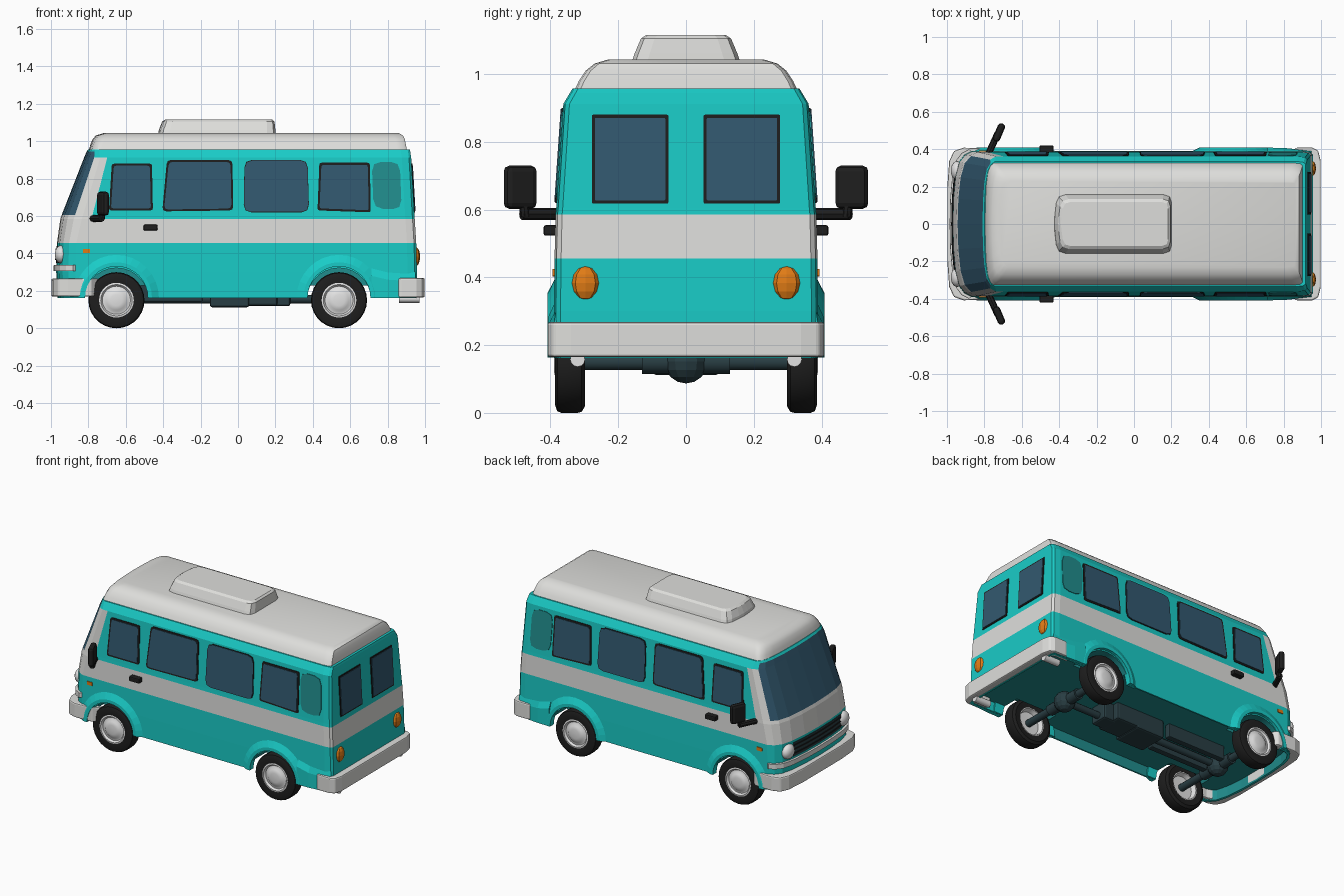
import bpy, bmesh, math
from mathutils import Vector, Matrix

if "Cube" in bpy.data.objects:
    bpy.data.objects.remove(bpy.data.objects["Cube"])

def mat(name, r, g, b):
    m = bpy.data.materials.new(name)
    m.diffuse_color = (r, g, b, 1)
    m.use_nodes = True
    m.node_tree.nodes["Principled BSDF"].inputs["Base Color"].default_value = m.diffuse_color
    return m

TEAL = mat("teal_paint", 0.01, 0.6, 0.57)
WHITE = mat("off_white_paint", 0.73, 0.73, 0.71)
GLASS = mat("blue_glass", 0.032, 0.1, 0.16)
BLACK = mat("black_rubber", 0.013, 0.013, 0.013)
ORANGE = mat("orange_lens", 0.75, 0.2, 0.008)
SLATE = mat("dark_slate", 0.022, 0.048, 0.057)
DEEP = mat("deep_teal", 0.015, 0.27, 0.27)
SILVER = mat("silver_metal", 0.76, 0.76, 0.76)

def finish(name, bm, mats, smooth=None, bevel=0):
    bmesh.ops.recalc_face_normals(bm, faces=bm.faces)
    me = bpy.data.meshes.new(name)
    bm.to_mesh(me)
    bm.free()
    ob = bpy.data.objects.new(name, me)
    bpy.context.collection.objects.link(ob)
    for m in mats:
        me.materials.append(m)
    if bevel:
        md = ob.modifiers.new("bevel", 'BEVEL')
        md.width, md.segments = bevel, 2
    if smooth:
        bpy.ops.object.select_all(action='DESELECT')
        ob.select_set(True)
        bpy.context.view_layer.objects.active = ob
        bpy.ops.object.shade_smooth_by_angle(angle=math.radians(smooth))
    return ob

def loft(name, rings, mats, rule=None, smooth=None, bevel=0):
    bm = bmesh.new()
    vs = [[bm.verts.new(p) for p in r] for r in rings]
    n = len(rings[0])
    for i in range(len(rings) - 1):
        for j in range(n):
            k = (j + 1) % n
            f = bm.faces.new((vs[i][j], vs[i][k], vs[i + 1][k], vs[i + 1][j]))
            f.material_index = rule(i, j) if rule else 0
    bm.faces.new(vs[0])
    bm.faces.new(vs[-1])
    return finish(name, bm, mats, smooth, bevel)

def box(name, x0, x1, y0, y1, z0, z1, m, bevel=0.006, rot=0):
    bm = bmesh.new()
    M = (Matrix.Translation(((x0 + x1) / 2, (y0 + y1) / 2, (z0 + z1) / 2)) @ Matrix.Rotation(rot, 4, 'Z')
         @ Matrix.Diagonal((x1 - x0, y1 - y0, z1 - z0, 1)))
    bmesh.ops.create_cube(bm, size=1, matrix=M)
    return finish(name, bm, [m], bevel=bevel)

def rod(name, a, b, r, m, seg=12):
    a, b = Vector(a), Vector(b)
    bm = bmesh.new()
    M = Matrix.Translation((a + b) / 2) @ (b - a).to_track_quat('Z', 'Y').to_matrix().to_4x4()
    bmesh.ops.create_cone(bm, cap_ends=True, segments=seg, radius1=r, radius2=r, depth=(b - a).length, matrix=M)
    return finish(name, bm, [m], smooth=40)

def ball(name, c, size, m, u=12, v=8, smooth=None):
    bm = bmesh.new()
    bmesh.ops.create_uvsphere(bm, u_segments=u, v_segments=v, radius=1,
                              matrix=Matrix.Translation(c) @ Matrix.Diagonal((*size, 1)))
    return finish(name, bm, [m], smooth)

# body measurements: height, front x, rear x, half width, front bow
ROWS = [(.162, -.965, .955, .39, .9), (.3, -.972, .957, .39, .9), (.455, -.968, .953, .388, .9),
        (.585, -.95, .945, .385, 1), (.605, -.943, .9435, .383, 1), (.912, -.823, .926, .362, .75),
        (.944, -.81, .921, .343, .6), (.957, -.80, .918, .335, .5)]
US = [0, .35, .65, .85, .95, 1]
OFF = [0, .004, .016, .038, .072, .115]

def at(z):
    for a, b in zip(ROWS, ROWS[1:]):
        if z <= b[0]:
            t = (z - a[0]) / (b[0] - a[0])
            return [p + (q - p) * t for p, q in zip(a, b)]
    return ROWS[-1]

def section(z, xf, xr, hw, bow):
    half = [(xf + o * bow, u * hw) for u, o in zip(US, OFF)]
    half += [(xf + .165 * bow, hw), (xr - .05, hw), (xr - .012, hw * .985), (xr, hw * .95)]
    return [(x, y, z) for x, y in half] + [(x, -y, z) for x, y in half[:0:-1]]

# body shell with recessed floor, belt stripe, windscreen and white pillars
def body_rule(i, j):
    c = min(j, 18 - j)
    i -= 2
    if i == -2:
        return 3
    if i == 2 or (i == 3 and c <= 5):
        return 1
    if i in (4, 5) and c <= 3:
        return 2
    return 1 if i == 4 and c <= 5 else 0

rings = [section(z, -.95, .943, .38, .9) for z in (.23, .162)] + [section(*r) for r in ROWS]
body = loft("body_shell", rings, [TEAL, WHITE, GLASS, DEEP], body_rule)
AXLES = (-.65, .54)
for wx in AXLES:
    for s in (1, -1):
        cut = rod("well_cutter", (wx, s * .26, .15), (wx, s * .5, .15), .172, TEAL, 28)
        cut.hide_render = True
        md = body.modifiers.new("well", 'BOOLEAN')
        md.operation, md.object, md.solver = 'DIFFERENCE', cut, 'EXACT'
        bpy.context.view_layer.objects.active = body
        bpy.ops.object.modifier_apply(modifier=md.name)
        bpy.data.objects.remove(cut)
# floor and wheel wells are the darker teal
for p in body.data.polygons:
    c = p.center
    in_well = any(math.hypot(c.x - wx, c.z - .15) < .178 for wx in AXLES) and abs(c.y) < .375
    if in_well or (.2 < c.z < .25 and p.normal.z < -.9):
        p.material_index = 3

# roof and roof vent
loft("roof", [section(*r) for r in ((.95, -.798, .903, .33, .4), (.98, -.79, .898, .316, .4),
     (1.01, -.778, .892, .296, .4), (1.031, -.76, .882, .27, .4), (1.043, -.72, .86, .23, .4))],
     [WHITE], smooth=35)

def rounded(pts, r):
    out = []
    n = len(pts)
    for i in range(n):
        p, a, b = Vector(pts[i]), Vector(pts[i - 1]), Vector(pts[(i + 1) % n])
        p0, p1 = p + (a - p).normalized() * r, p + (b - p).normalized() * r
        out += [p0, p0 * .25 + p * .5 + p1 * .25, p1]
    return out

def vent_ring(z, x0, x1, hw, r):
    return [(p.x, p.y, z) for p in rounded([(x0, -hw), (x1, -hw), (x1, hw), (x0, hw), (x0 - .018, 0)], r)]

loft("roof_vent", [vent_ring(1.035, -.412, .202, .16, .045), vent_ring(1.06, -.408, .2, .152, .045),
                   vent_ring(1.105, -.39, .195, .133, .04), vent_ring(1.115, -.375, .183, .118, .035)], [WHITE])

# window plates mapped on the body sides and rear
def plate(name, pts, r, place, t, m):
    pts = rounded(pts, r)
    loft(name, [[place(p.x, p.y, d) for p in pts] for d in (-.002, t)], [m])

def on_side(s):
    return lambda a, z, d: (a, s * (at(z)[3] + d), z)

def on_rear(a, z, d):
    return (at(z)[2] + d, a, z)

def inset(pts, d):
    cx, cy = (sum(p[k] for p in pts) / 4 for k in (0, 1))
    return [(x + math.copysign(d, cx - x), y + math.copysign(d, cy - y)) for x, y in pts]

def window(name, pts, r, place, border):
    plate(name + "_frame", pts, r, place, .004, BLACK)
    plate(name + "_glass", inset(pts, border), r, place, .007, GLASS)

for s in (1, -1):
    P = on_side(s)
    window("door_window", [(-.69, .63), (-.455, .63), (-.46, .88), (-.675, .88)], .012, P, .011)
    window("long_window", [(-.405, .625), (-.025, .63), (-.03, .9), (-.38, .9)], .022, P, .01)
    window("middle_window", [(.03, .62), (.38, .62), (.372, .9), (.035, .9)], .04, P, .003)
    window("rear_side_window", [(.425, .63), (.71, .62), (.705, .885), (.435, .885)], .012, P, .011)
    plate("quarter_panel", [(.725, .64), (.875, .635), (.865, .89), (.715, .89)], .05, P, .004, DEEP)
    plate("side_marker", [(-.83, .403), (-.79, .403), (-.79, .425), (-.83, .425)], .004, P, .005, ORANGE)
    a, b = sorted((s * .052, s * .278))
    window("back_window", [(a, .618), (b, .618), (b, .88), (a, .88)], .004, on_rear, .009)
    # lamps
    ball("tail_lamp", (.952, s * .297, .383), (.022, .042, .05), ORANGE, 8, 6)
    ball("headlamp", (-.946, s * .285, .395), (.034, .052, .048), SILVER, 14, 10, 40)
    rod("bumper_stub", (.86, s * .32, .158), (.97, s * .32, .158), .022, SILVER)
    # door handle and mirror
    box("door_handle", -.505, -.43, *sorted((s * .38, s * .42)), .523, .554, BLACK)
    rod("mirror_arm", (-.785, s * .36, .587), (-.728, s * .485, .587), .018, BLACK, 8)
    rod("mirror_post", (-.727, s * .475, .58), (-.722, s * .48, .63), .014, BLACK, 8)
    box("mirror_head", -.742, -.702, *sorted((s * .438, s * .541)), .602, .73, BLACK, .018, -s * .4)

# grille and trim following the curved nose
def nose_band(name, z0, z1, umax, t, m):
    rs = []
    for u in [-umax] + [s * v for s in (-1, 1) for v in (US[::-1] if s < 0 else US[1:]) if v < umax] + [umax]:
        k = min(max(i for i, v in enumerate(US) if v <= abs(u)), 4)
        o = OFF[k] + (OFF[k + 1] - OFF[k]) * (abs(u) - US[k]) / (US[k + 1] - US[k])
        ring = []
        for z, d in ((z0, t), (z1, t), (z1, -.02), (z0, -.02)):
            _, xf, _, hw, bow = at(z)
            ring.append((xf + o * bow - d, u * (hw + d * .7), z))
        rs.append(ring)
    loft(name, rs, [m])

nose_band("grille", .35, .44, .64, .003, SLATE)
for z in (.365, .392, .419):
    nose_band("grille_bar", z, z + .008, .62, .007, BLACK)
nose_band("nose_trim", .305, .337, 1, .014, WHITE)

# bumpers
def bumper(name, half, dx, z0, z1):
    path = half + [(x, -y) for x, y in half[::-1]]
    loft(name, [[(x, y, z0), (x, y, z1), (x + dx, y * .87, z1), (x + dx, y * .87, z0)] for x, y in path],
         [WHITE], bevel=.008)

bumper("front_bumper", [(-.785, .404), (-.91, .408), (-.963, .39), (-.988, .335), (-.998, .2)], .05, .17, .265)
bumper("rear_bumper", [(.866, .408), (.955, .408), (.985, .392), (.998, .34)], -.05, .165, .268)

# wheels with hubs open on the inner side, arches and axles
def lathe(name, wx, s, prof, m, seg=28):
    loft(name, [[(wx + r * math.cos(2 * math.pi * k / seg), s * y, .15 + r * math.sin(2 * math.pi * k / seg))
                 for k in range(seg)] for r, y in prof], [m], smooth=35)

for wx in AXLES:
    for s in (1, -1):
        lathe("tire", wx, s, [(.088, .35), (.092, .303), (.13, .298), (.147, .308), (.15, .32), (.15, .368),
                              (.145, .38), (.125, .387), (.092, .383), (.088, .365)], BLACK)
        lathe("hub_cap", wx, s, [(.02, .335), (.075, .333), (.086, .304), (.093, .304), (.093, .384), (.084, .386),
                                 (.075, .374), (.062, .376), (.052, .385), (.03, .389), (.005, .39)], SILVER)
        loft("wheel_arch", [[(wx + r * math.cos(a), s * y, .163 + r * math.sin(a))
                             for r, y in ((.168, .37), (.168, .409), (.19, .409), (.235, .386), (.235, .37))]
                            for a in (math.pi * k / 16 for k in range(17))], [TEAL])
    rod("axle", (wx, -.34, .15), (wx, .34, .15), .024, SLATE)
    ball("differential", (wx, 0, .152), (.065, .065, .065), SLATE, 12, 8)
    for s in (1, -1):
        rod("axle_cone", (wx, s * .04, .15), (wx, s * .13, .15), .035, SLATE)
# lower side panel tapering from the rear arch to the bumper
for s in (1, -1):
    loft("rear_flare", [[(x, s * .375, .163), (x, s * y, .163), (x, s * y, z - .05), (x, s * .385, z)]
                        for x, y, z in ((.715, .408, .33), (.8, .407, .31), (.95, .391, .3))], [TEAL])

# underbody
rod("drive_shaft", (-.65, 0, .155), (.54, 0, .155), .022, SLATE)
box("gearbox", -.15, .06, -.1, .1, .112, .235, SLATE, .012)
box("fuel_tank", .02, .21, -.08, .1, .12, .235, SLATE, .012)
box("exhaust_box", .18, .28, -.06, .06, .118, .235, SLATE, .012)
for s in (1, -1):
    box("frame_rail", -.62, -.19, *sorted((s * .06, s * .1)), .142, .235, SLATE)
